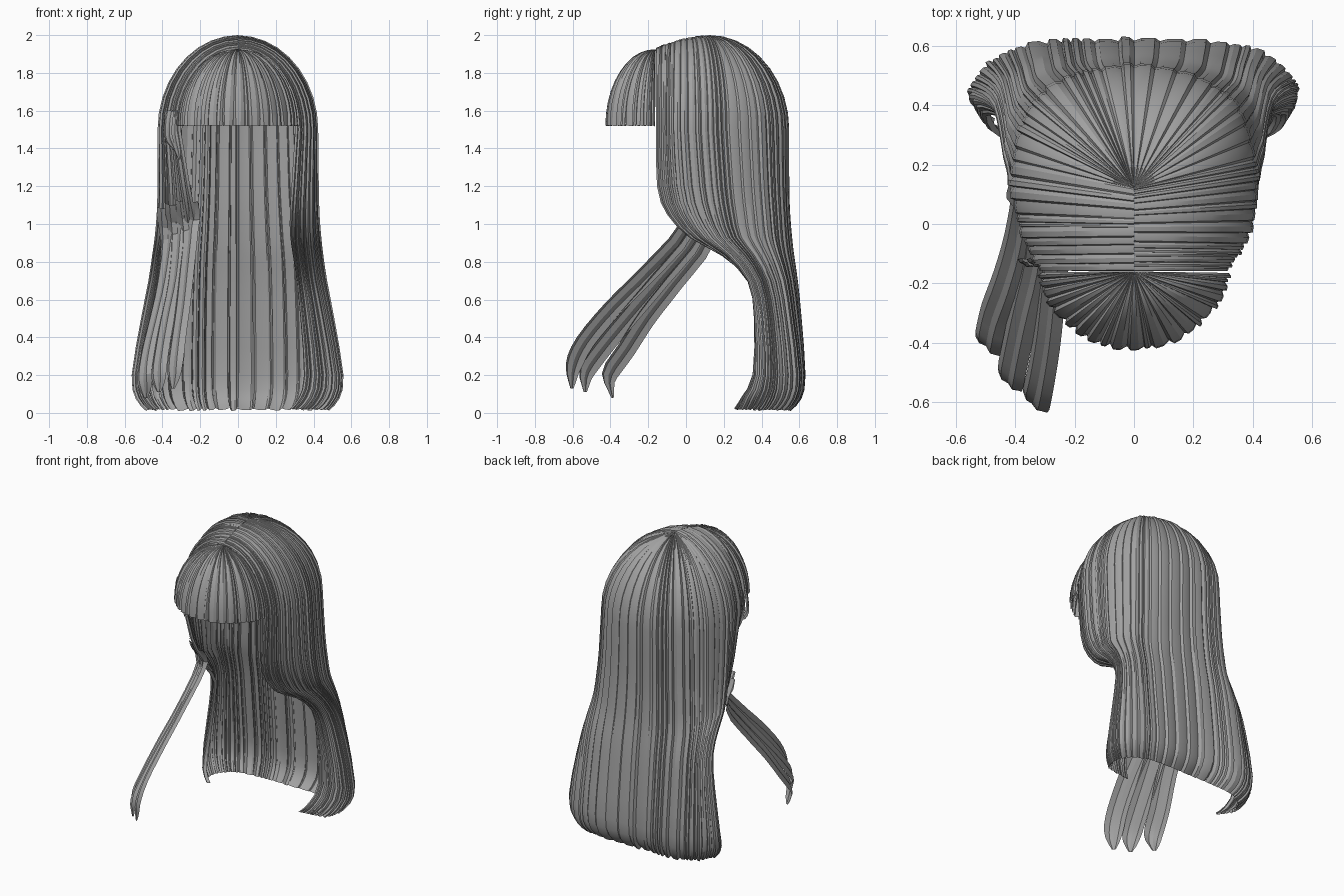
import bpy, math, random
from mathutils import Vector

if "Cube" in bpy.data.objects:
    bpy.data.objects.remove(bpy.data.objects["Cube"])

random.seed(4)
hair = bpy.data.materials.new("grey_hair")
hair.diffuse_color = (0.36, 0.36, 0.36, 1)
hair.use_nodes = True
hair.node_tree.nodes["Principled BSDF"].inputs["Base Color"].default_value = hair.diffuse_color


def spline(pts, t):
    """Smooth curve through pts, t from 0 to 1."""
    n = len(pts) - 1
    f = min(max(t, 0), 1) * n
    i = min(int(f), n - 1)
    f -= i
    p1, p2 = Vector(pts[i]), Vector(pts[i + 1])
    p0 = Vector(pts[i - 1]) if i else p1 * 2 - p2
    p3 = Vector(pts[i + 2]) if i + 2 <= n else p2 * 2 - p1
    return 0.5 * (2 * p1 + (p2 - p0) * f + (2 * p0 - 5 * p1 + 4 * p2 - p3) * f * f
                  + (3 * p1 - p0 - 3 * p2 + p3) * f ** 3)


def add_grid(verts, faces, rows):
    """Append one ribbon given as rows of points."""
    base, w = len(verts), len(rows[0])
    for r in rows:
        verts.extend(r)
    for i in range(len(rows) - 1):
        for j in range(w - 1):
            a = base + i * w + j
            faces.append((a, a + 1, a + w + 1, a + w))


def make(name, verts, faces):
    me = bpy.data.meshes.new(name)
    me.from_pydata(verts, [], faces)
    me.materials.append(hair)
    ob = bpy.data.objects.new(name, me)
    bpy.context.collection.objects.link(ob)
    bpy.ops.object.select_all(action='DESELECT')
    ob.select_set(True)
    bpy.context.view_layer.objects.active = ob
    bpy.ops.object.shade_smooth_by_angle(angle=math.radians(24))
    return ob


# Half outlines, front edge to centre back, at falling heights
RIGHT = [
    (1.50, [(.31, -.16), (.39, -.02), (.41, .2), (.31, .44), (0, .535)]),
    (1.20, [(.29, -.155), (.385, 0), (.415, .22), (.32, .45), (0, .535)]),
    (1.05, [(.28, -.10), (.385, .04), (.42, .24), (.33, .46), (0, .54)]),
    (0.93, [(.28, .02), (.39, .12), (.43, .27), (.34, .47), (0, .55)]),
    (0.84, [(.29, .19), (.40, .23), (.44, .34), (.35, .49), (0, .56)]),
    (0.70, [(.31, .345), (.42, .34), (.46, .42), (.36, .53), (0, .58)]),
    (0.50, [(.33, .38), (.46, .375), (.495, .46), (.37, .56), (0, .60)]),
    (0.20, [(.35, .36), (.51, .38), (.54, .48), (.38, .595), (0, .62)]),
    (0.08, [(.32, .30), (.49, .33), (.52, .46), (.37, .575), (0, .60)]),
    (0.02, [(.27, .26), (.44, .30), (.47, .42), (.34, .53), (0, .545)]),
]
# The left front drifts inward before it breaks into locks
INWARD = [[(.31, -.16), (.38, -.02)], [(.26, -.12), (.365, .02)],
          [(.23, -.05), (.365, .07)], [(.22, .04), (.375, .14)]]
LEFT = [(z, INWARD[i] + p[2:] if i < 4 else p) for i, (z, p) in enumerate(RIGHT)]
CAP = 9


def outline(pts, u):
    full = list(pts) + [(-x, y) for x, y in reversed(pts[:-1])]
    return spline(full, u / 2)


def shell_path(levels, u):
    """Points of one strand line from parting to tip."""
    k = min(1, max(0, u / 0.5))
    root = Vector((0, -.16 + .28 * k))
    top = 1.93 + .065 * math.sin(k * math.pi / 2)
    ring = outline(levels[0][1], u)
    path = []
    for i in range(CAP):
        a = math.pi / 2 * i / CAP
        p = root.lerp(ring, math.sin(a))
        path.append(Vector((p.x, p.y, 1.5 + (top - 1.5) * math.cos(a))))
    keys = []
    for z, pts in levels:
        p = outline(pts, u)
        keys.append((p.x, p.y, z))
    n = 2 * (len(keys) - 1)
    path += [spline(keys, i / n) for i in range(n + 1)]
    return path


def strand_rows(path_fn, u0, u1, out, tuck, narrow, flip):
    """Arched ribbon between two strand lines, edges tucked under its neighbours."""
    um, h = (u0 + u1) / 2, (u1 - u0) / 2
    cols = []
    mid = path_fn(um)
    for s, lift in ((-1.15, -tuck), (-.6, out), (.4, out * .8), (1.2, -tuck * .6)):
        line, near = path_fn(um + s * h), path_fn(um + s * h + .01)
        n, col = len(line), []
        for i, p in enumerate(line):
            t = i / (n - 1)
            tan = line[min(i + 1, n - 1)] - line[max(i - 1, 0)]
            nrm = tan.cross(near[i] - p)
            nrm = nrm.normalized() if nrm.length > 1e-7 else Vector((0, 0, 1))
            q = p.lerp(mid[i], narrow * max(0, (t - .75) / .25) ** 2)
            q = q + nrm * lift * min(1, .4 + 2 * t)
            col.append((q.x * flip, q.y, q.z))
        cols.append(col)
    return [list(r) for r in zip(*cols)]


def splits(n):
    w = [random.uniform(.5, 1.5) for _ in range(n)]
    acc, res = 0, [0]
    for x in w:
        acc += x
        res.append(acc / sum(w))
    return res


# Long side and back hair; the foremost left strands stop where the locks begin
for name, levels, flip in (("right_long_hair", RIGHT, 1), ("left_long_hair", LEFT, -1)):
    v, f = [], []
    cuts = splits(25)
    for a, b in zip(cuts, cuts[1:]):
        rows = strand_rows(lambda u: shell_path(levels, u), a, b,
                           random.uniform(.003, .014), .008, random.uniform(.0, .25), flip)
        if flip < 0 and b < .22:
            rows = rows[:CAP + 7]
        add_grid(v, f, rows)
    make(name, v, f)

# Fringe fanning out from the front of the parting
FRINGE = [(-.32, -.165), (-.28, -.27), (-.16, -.38), (0, -.42),
          (.16, -.38), (.28, -.27), (.32, -.165)]


def fringe_path(u):
    e, path = spline(FRINGE, u), []
    for i in range(11):
        a = math.pi / 2 * i / 10
        s = math.sin(a)
        path.append(Vector((e.x * s, -.16 + (e.y + .16) * s, 1.52 + .4 * math.cos(a))))
    return path


v, f = [], []
cuts = splits(22)
for a, b in zip(cuts, cuts[1:]):
    add_grid(v, f, strand_rows(fringe_path, a, b, random.uniform(.003, .012), .007,
                               random.uniform(.05, .3), 1))
make("fringe", v, f)


def lock_rows(pts, width, side, steps=18):
    """Free arched lock that narrows towards its tip."""
    rows = []
    side = Vector(side)
    for i in range(steps + 1):
        t = i / steps
        p = spline(pts, t)
        tan = (spline(pts, min(1, t + .02)) - spline(pts, max(0, t - .02))).normalized()
        across = (side - tan * side.dot(tan)).normalized()
        nrm = tan.cross(across)
        w = width * (1 - .8 * max(0, (t - .75) / .25) ** 2) / 2
        rows.append([p + across * w * s + nrm * w * d
                     for s, d in ((-1, -.15), (-.5, .1), (0, 0), (.5, .15), (1, -.15))])
    return rows


# Three loose locks swept forward on the left, lying as one sloping sheet
v, f = [], []
LOCKS = [
    [(-.275, -.06, 1.12), (-.26, -.01, .97), (-.28, -.2, .75),
     (-.30, -.39, .56), (-.325, -.54, .38), (-.34, -.60, .25), (-.345, -.605, .13)],
    [(-.33, -.01, 1.10), (-.32, .05, .95), (-.34, -.14, .71),
     (-.38, -.31, .51), (-.41, -.45, .34), (-.425, -.53, .22), (-.42, -.535, .11)],
    [(-.375, .05, 1.08), (-.37, .10, .92), (-.40, -.07, .69),
     (-.44, -.21, .51), (-.48, -.32, .34), (-.50, -.41, .2), (-.49, -.39, .08)],
]
for pts in LOCKS:
    add_grid(v, f, lock_rows(pts, .13, (.65, -.55, .5)))
make("forward_locks", v, f)

# Short wisps hanging behind the fringe at the left temple
v, f = [], []
for dx, tip in ((0, 1.34), (-.03, 1.40)):
    add_grid(v, f, lock_rows([(-.33 + dx, -.13, 1.60), (-.34 + dx, -.135, 1.54),
                              (-.34 + dx, -.135, 1.46), (-.31 + dx, -.13, tip)],
                             .05, (.8, -.5, 0), 8))
make("temple_wisps", v, f)
